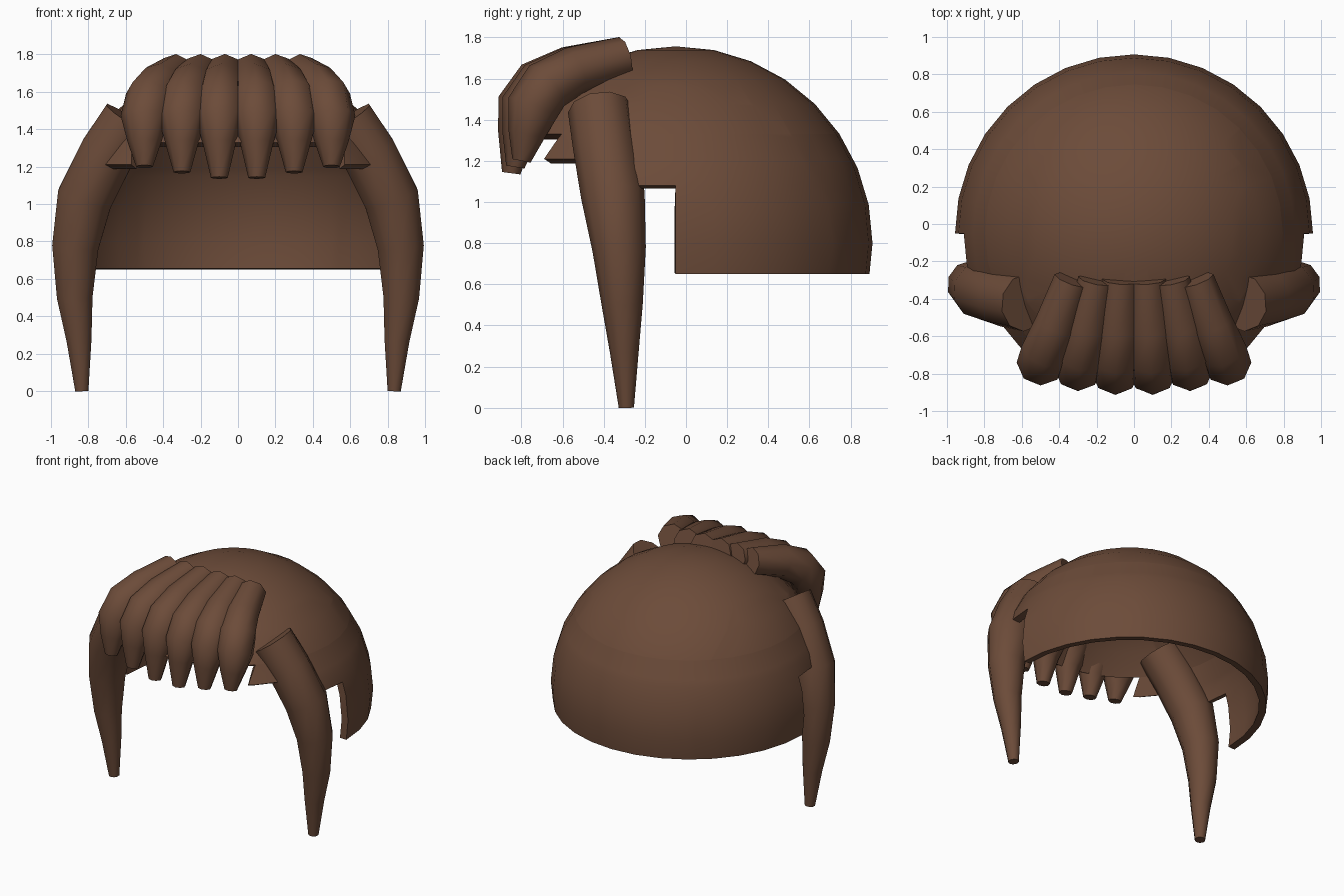
import bpy, bmesh, math
from mathutils import Vector, Matrix

if "Cube" in bpy.data.objects:
    bpy.data.objects.remove(bpy.data.objects["Cube"])

brown = bpy.data.materials.new("dark brown")
brown.diffuse_color = (0.15, 0.071, 0.041, 1)
brown.use_nodes = True
brown.node_tree.nodes["Principled BSDF"].inputs["Base Color"].default_value = brown.diffuse_color


def finish(bm, name, angle=40):
    """Turn a bmesh into a named, smooth-shaded object."""
    bmesh.ops.recalc_face_normals(bm, faces=bm.faces)
    me = bpy.data.meshes.new(name)
    bm.to_mesh(me)
    bm.free()
    me.materials.append(brown)
    ob = bpy.data.objects.new(name, me)
    bpy.context.collection.objects.link(ob)
    bpy.ops.object.select_all(action='DESELECT')
    ob.select_set(True)
    bpy.context.view_layer.objects.active = ob
    return ob


def smooth(angle):
    bpy.ops.object.shade_smooth_by_angle(angle=math.radians(angle))


def strand(name, path, sides=8):
    """Tapered tube through (x, y, z, radius) points with flat ends."""
    bm = bmesh.new()
    pts = [Vector(p[:3]) for p in path]
    rings = []
    for i, p in enumerate(pts):
        t = (pts[min(i + 1, len(pts) - 1)] - pts[max(i - 1, 0)]).normalized()
        side = Vector((1, 0, 0)) if abs(t.x) < 0.5 else Vector((0, 1, 0))
        if name.startswith("side"):
            side = Vector((0, 1, 0))
        u = (side - t * side.dot(t)).normalized()
        v = t.cross(u)
        ring = []
        for k in range(sides):
            a = 2 * math.pi * k / sides
            ring.append(bm.verts.new(p + (u * math.cos(a) + v * math.sin(a)) * path[i][3]))
        rings.append(ring)
    for a, b in zip(rings, rings[1:]):
        for k in range(sides):
            j = (k + 1) % sides
            bm.faces.new((a[k], a[j], b[j], b[k]))
    bm.faces.new(rings[0])
    bm.faces.new(rings[-1])
    ob = finish(bm, name)
    smooth(55)
    return ob


# Cap: domed shell, cut away in steps around the face
bm = bmesh.new()
bmesh.ops.create_uvsphere(bm, u_segments=32, v_segments=16, radius=0.957)
bmesh.ops.translate(bm, verts=bm.verts, vec=(0, -0.05, 0.8))
cuts = [((0, 0, z), (0, 0, 1)) for z in (0.65, 1.08, 1.21, 1.33)]
cuts += [((0, y, 0), (0, 1, 0)) for y in (-0.05, -0.4)]
cuts += [((x, 0, 0), (1, 0, 0)) for x in (-0.57, 0.57)]
for co, no in cuts:
    bmesh.ops.bisect_plane(bm, geom=bm.verts[:] + bm.edges[:] + bm.faces[:],
                           dist=1e-5, plane_co=co, plane_no=no)


def open_area(c):
    return (c.z < 0.65 or (c.y < -0.05 and c.z < 1.08)
            or (c.y < -0.4 and c.z < 1.21)
            or (c.y < -0.4 and abs(c.x) < 0.57 and c.z < 1.33))


bmesh.ops.delete(bm, geom=[f for f in bm.faces if open_area(f.calc_center_median())],
                 context='FACES')
cap = finish(bm, "hair_cap")
shell = cap.modifiers.new("thickness", 'SOLIDIFY')
shell.thickness = 0.05
shell.offset = -1
bpy.ops.object.modifier_apply(modifier="thickness")
smooth(40)

# Fringe: (root x, tip x, forward shift, tip z) for each strand, mirrored
fringe = [(0.07, 0.10, 0.07, 1.14), (0.20, 0.30, 0.05, 1.17), (0.33, 0.50, 0.02, 1.20)]
# (y, z, radius, share of the way from root x to tip x)
profile = [(-0.30, 1.705, 0.10, 0.0), (-0.53, 1.64, 0.118, 0.5), (-0.66, 1.565, 0.13, 0.85),
           (-0.725, 1.46, 0.128, 1.0), (-0.755, 1.33, 0.09, 1.0), (-0.78, 0, 0.045, 1.0)]
for s, label in ((1, "right"), (-1, "left")):
    for n, (x0, x1, fwd, tip) in enumerate(fringe):
        path = []
        for i, (y, z, r, f) in enumerate(profile):
            path.append((s * (x0 + (x1 - x0) * f), y - fwd * f, z or tip, r))
        strand(f"fringe_strand_{label}_{n + 1}", path)

    # Long side lock hanging beside the face
    lock = [(0.58, -0.42, 1.45, 0.155), (0.70, -0.395, 1.27, 0.155), (0.82, -0.355, 1.03, 0.155),
            (0.87, -0.325, 0.77, 0.13), (0.873, -0.31, 0.50, 0.10),
            (0.85, -0.30, 0.27, 0.07), (0.835, -0.29, 0.0, 0.037)]
    strand(f"side_lock_{label}", [(s * x, y, z, r) for x, y, z, r in lock], 10)
